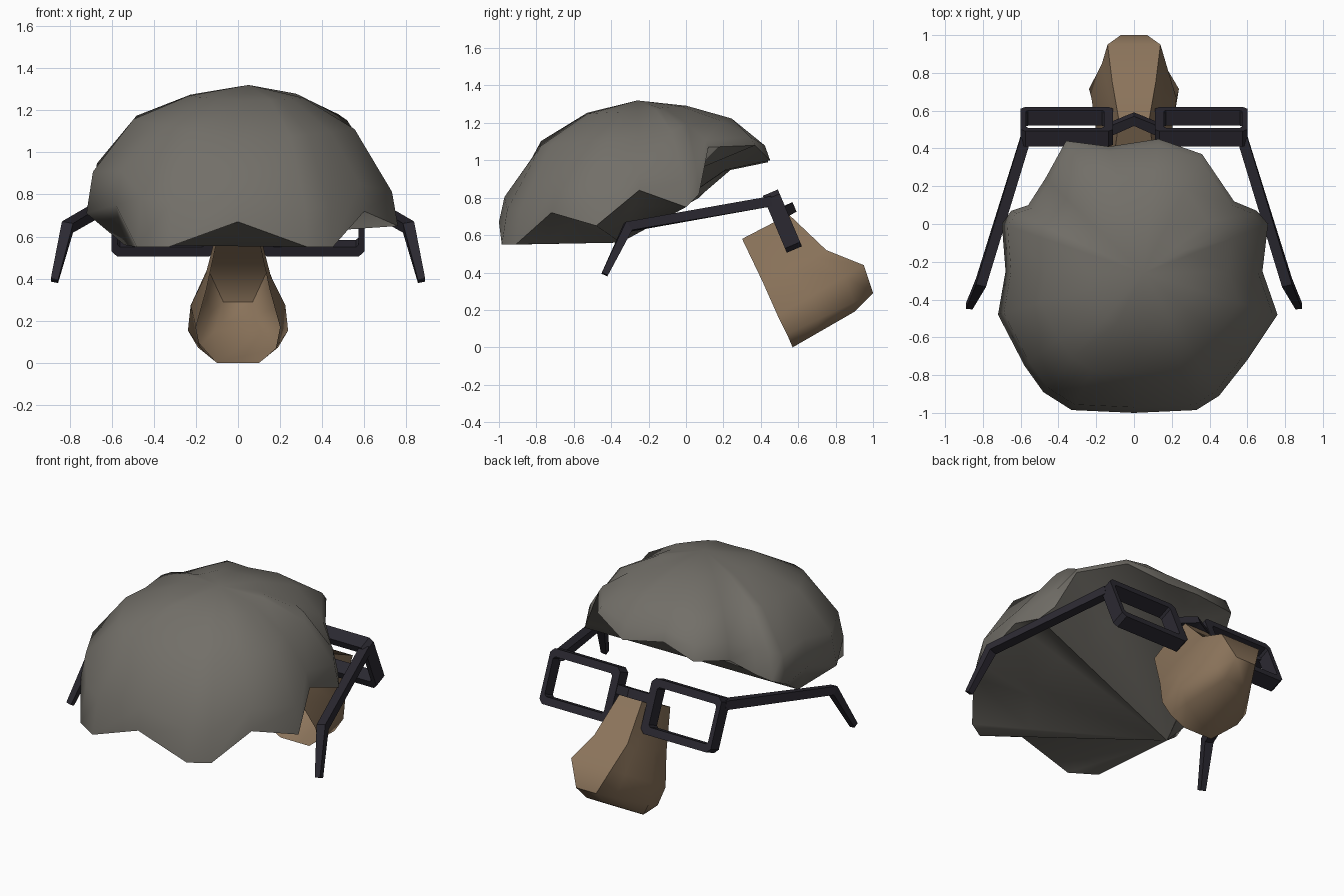
import bpy, bmesh, math
from mathutils import Vector

cube = bpy.data.objects.get("Cube")
if cube:
    bpy.data.objects.remove(cube, do_unlink=True)


def material(name, rgb):
    mat = bpy.data.materials.new(name)
    mat.use_nodes = True
    mat.diffuse_color = (*rgb, 1)
    mat.node_tree.nodes["Principled BSDF"].inputs["Base Color"].default_value = (*rgb, 1)
    return mat


hair_grey = material("hair grey", (.17, .16, .14))
skin_brown = material("skin brown", (.26, .175, .105))
frame_black = material("frame black", (.024, .022, .031))


def loft(name, rings, mat, caps=True, loop=False, hollow_back=False, smooth=None):
    """Skin a list of rings; optionally cap the ends, join last to first, or leave a slot open."""
    bm = bmesh.new()
    rows = [[bm.verts.new(p) for p in ring] for ring in rings]
    pairs = list(zip(rows, rows[1:]))
    if loop:
        pairs.append((rows[-1], rows[0]))
    for a, b in pairs:
        for i in range(len(a) - hollow_back):
            j = (i + 1) % len(a)
            bm.faces.new((a[i], a[j], b[j], b[i]))
    if caps and not loop:
        bm.faces.new(rows[0])
        bm.faces.new(rows[-1])
    bmesh.ops.remove_doubles(bm, verts=bm.verts, dist=.0005)
    bmesh.ops.recalc_face_normals(bm, faces=bm.faces)
    mesh = bpy.data.meshes.new(name)
    bm.to_mesh(mesh)
    bm.free()
    mesh.materials.append(mat)
    obj = bpy.data.objects.new(name, mesh)
    bpy.context.collection.objects.link(obj)
    if smooth:
        bpy.ops.object.select_all(action='DESELECT')
        obj.select_set(True)
        bpy.context.view_layer.objects.active = obj
        bpy.ops.object.shade_smooth_by_angle(angle=math.radians(smooth))
    return obj


def beam(name, path, sizes, ref, mat):
    """Sweep a square section along a path."""
    pts = [Vector(p) for p in path]
    rings = []
    for i, (p, size) in enumerate(zip(pts, sizes)):
        ins = (p - pts[i - 1]).normalized() if i else Vector()
        out = (pts[i + 1] - p).normalized() if i + 1 < len(pts) else Vector()
        t = (ins + out).normalized()
        u = (Vector(ref) - t * t.dot(Vector(ref))).normalized()
        v = t.cross(u)
        h = size / 2
        rings.append([p + u * a * h + v * b * h for a, b in ((1, 1), (-1, 1), (-1, -1), (1, -1))])
    return loft(name, rings, mat)


# Hair: ragged rim, domed to an apex, underside fanning from one low left point
rim = [Vector(p) for p in (
    (0, -1, .67), (.33, -.985, .55), (.45, -.91, .55), (.6, -.72, .72),
    (.76, -.48, .65), (.68, -.25, .84), (.71, 0, .75), (.65, .07, .82),
    (.53, .12, 1.07), (.36, .37, 1.08), (.13, .45, 1), (-.13, .41, 1.04),
    (-.36, .44, .99), (-.47, .24, .95), (-.56, .1, .83), (-.65, .07, .8),
    (-.7, 0, .77), (-.68, -.25, .78), (-.72, -.48, .71), (-.58, -.75, .75),
    (-.48, -.89, .55), (-.33, -.985, .55))]
low = Vector((-.54, -.35, .56))
apex = Vector((.05, -.26, 1.32))
hollow = [low.lerp(p, .7) + Vector((0, 0, .08 if p.y > .2 else 0)) for p in rim]
# Rim heights averaged over neighbours keep the crown free of radial creases
even = [sum(rim[(i + k) % len(rim)].z for k in range(-2, 3)) / 5 for i in range(len(rim))]


def dome_ring(spread, lift, evenness, left_bulge):
    ring = []
    for p, mean in zip(rim, even):
        z = p.z + (mean - p.z) * evenness
        rise = lift + left_bulge * max(0, -p.x)
        ring.append((apex.x + (p.x - apex.x) * spread, apex.y + (p.y - apex.y) * spread,
                     z + (apex.z - z) * rise))
    return ring


dome = [(1, 0, 0, 0), (.96, .23, .2, .13), (.71, .66, 1, .1), (.37, .9, 1, .02), (0, 1, 1, 0)]
loft("hair", [[low] * len(rim), hollow] + [dome_ring(*d) for d in dome],
     hair_grey, caps=False, smooth=65)

# Nose, open at the back: sections as back point, front point, half widths
sections = [((.3, .58), (.55, .71), (.1, .1, .08)),
            ((.41, .35), (.75, .52), (.15, .155, .115)),
            ((.49, .17), (.95, .44), (.2, .225, .14)),
            ((.54, .07), (1, .29), (.18, .238, .07)),
            ((.57, 0), (.9, .19), (.1, .19, .07))]
rings = []
for back, front, (wb, wm, wf) in sections:
    def at(x, t):
        return (x, back[0] + (front[0] - back[0]) * t, back[1] + (front[1] - back[1]) * t)
    half = [(wb, 0), (wm, .38), (wf + (wm - wf) * .35, .78), (wf, 1)]
    rings.append([at(w, t) for w, t in half] + [at(-w, t) for w, t in reversed(half)])
loft("nose", rings, skin_brown, hollow_back=True, smooth=60)

# Glasses rims: chamfered rectangles in a tilted plane
tilt = Vector((0, -.39, .92)).normalized()
normal = Vector((0, .92, .39)).normalized()


def chamfered(center, w, h, c, depth):
    corners = [(w, h - c), (w - c, h), (c - w, h), (-w, h - c),
               (-w, c - h), (c - w, -h), (w - c, -h), (w, c - h)]
    return [center + Vector((a, 0, 0)) + tilt * b + normal * depth for a, b in corners]


for side, label in ((1, "left"), (-1, "right")):
    c = Vector((side * .355, .515, .675))
    opening = c + Vector((side * .01, 0, 0))
    loft(label + "_lens_frame",
         [chamfered(c, .245, .165, .025, -.044), chamfered(c, .245, .165, .025, .044),
          chamfered(opening, .207, .118, .012, .044), chamfered(opening, .207, .118, .012, -.044)],
         frame_black, loop=True)
    # Temple arm with a drooping ear hook
    beam(label + "_temple_arm",
         [(side * .575, .45, .78), (side * .81, -.31, .645), (side * .872, -.435, .39)],
         (.055, .055, .035), (1, 0, 0), frame_black)

# Peaked nose bridge
beam("bridge", [(-.13, .5, .71), (0, .555, .74), (.13, .5, .71)],
     (.055, .055, .055), (0, .92, .39), frame_black)
